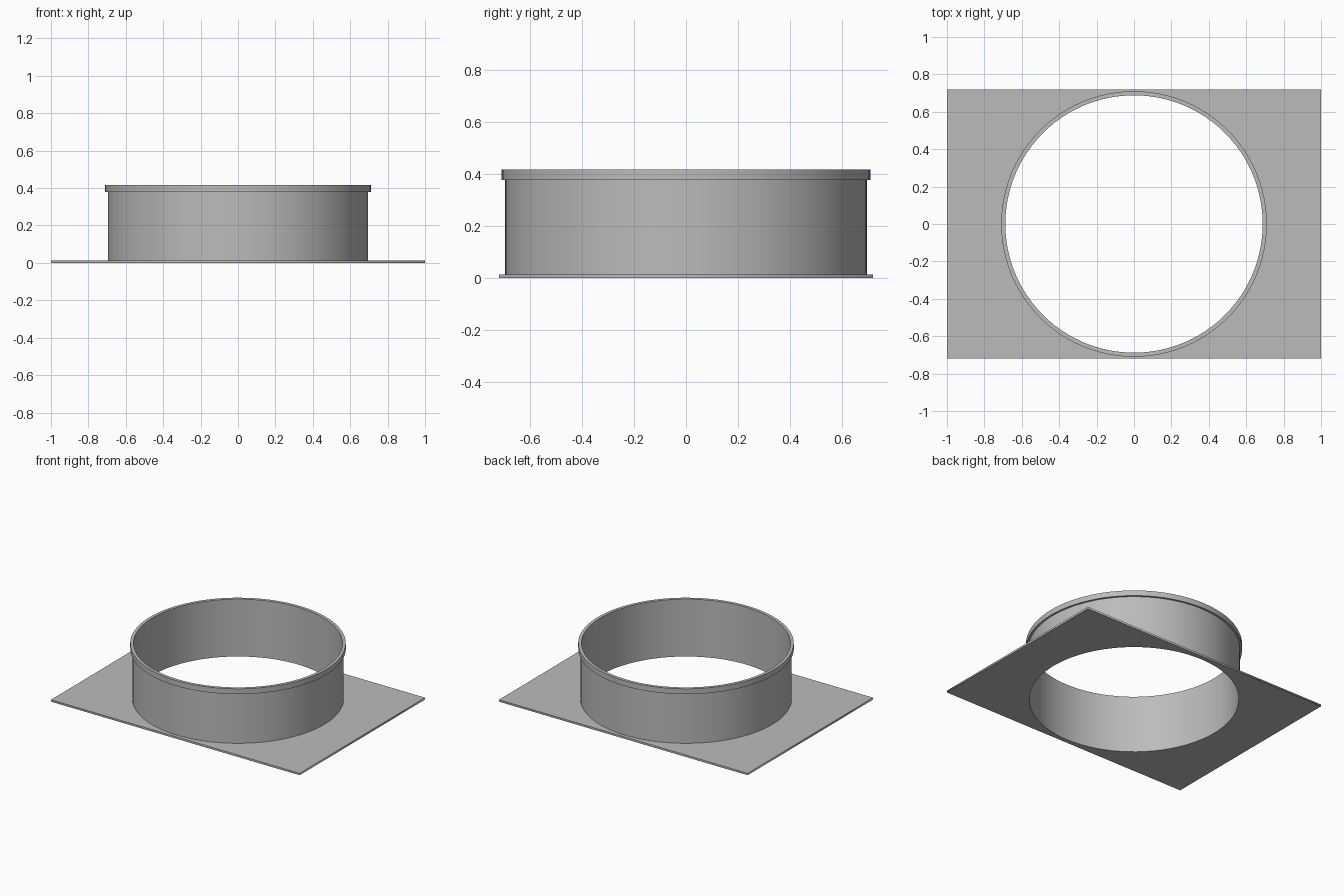
import bpy, bmesh
from math import cos, sin, pi, radians

SEGMENTS = 96
INNER, OUTER, RIM = 0.688, 0.696, 0.71
HALF_X, HALF_Y, THICK = 1.0, 0.72, 0.014
RIM_LOW, TOP = 0.378, 0.417

cube = bpy.data.objects.get("Cube")
if cube:
    bpy.data.objects.remove(cube, do_unlink=True)

grey = bpy.data.materials.new("sheet metal grey")
grey.use_nodes = True
colour = (0.5, 0.5, 0.5, 1)
grey.diffuse_color = colour
grey.node_tree.nodes["Principled BSDF"].inputs["Base Color"].default_value = colour


def circle(radius):
    steps = [2 * pi * i / SEGMENTS for i in range(SEGMENTS)]
    return [(radius * cos(a), radius * sin(a)) for a in steps]


def select_only(obj):
    bpy.ops.object.select_all(action='DESELECT')
    obj.select_set(True)
    bpy.context.view_layer.objects.active = obj


def flat_plate(name, outlines, z_low, z_high):
    """Filled outlines (inner ones become holes), extruded between two heights."""
    curve = bpy.data.curves.new(name, 'CURVE')
    curve.dimensions = '2D'
    curve.fill_mode = 'BOTH'
    curve.extrude = (z_high - z_low) / 2
    for outline in outlines:
        spline = curve.splines.new('POLY')
        spline.points.add(len(outline) - 1)
        for point, (x, y) in zip(spline.points, outline):
            point.co = (x, y, 0, 1)
        spline.use_cyclic_u = True
    curve.materials.append(grey)
    obj = bpy.data.objects.new(name, curve)
    bpy.context.collection.objects.link(obj)
    obj.location.z = (z_low + z_high) / 2
    select_only(obj)
    bpy.ops.object.convert(target='MESH')
    return bpy.context.object


def revolved(name, profile):
    """Closed (radius, height) profile turned about the z axis."""
    bm = bmesh.new()
    rings = [[bm.verts.new((x, y, z)) for x, y in circle(r)] for r, z in profile]
    for low, high in zip(rings, rings[1:] + rings[:1]):
        for i in range(SEGMENTS):
            j = (i + 1) % SEGMENTS
            bm.faces.new((low[i], low[j], high[j], high[i]))
    bmesh.ops.recalc_face_normals(bm, faces=bm.faces)
    mesh = bpy.data.meshes.new(name)
    bm.to_mesh(mesh)
    bm.free()
    mesh.materials.append(grey)
    obj = bpy.data.objects.new(name, mesh)
    bpy.context.collection.objects.link(obj)
    select_only(obj)
    bpy.ops.object.shade_smooth_by_angle(angle=radians(30))
    return obj


# Rectangular base flange with a round opening
rectangle = [(-HALF_X, -HALF_Y), (HALF_X, -HALF_Y), (HALF_X, HALF_Y), (-HALF_X, HALF_Y)]
flat_plate("base_flange", [rectangle, circle(INNER)], 0, THICK)

# Thin collar with a thicker band around its top edge
revolved("collar_with_rim", [
    (INNER, THICK), (OUTER, THICK), (OUTER, RIM_LOW),
    (RIM, RIM_LOW), (RIM, TOP), (INNER, TOP),
])
